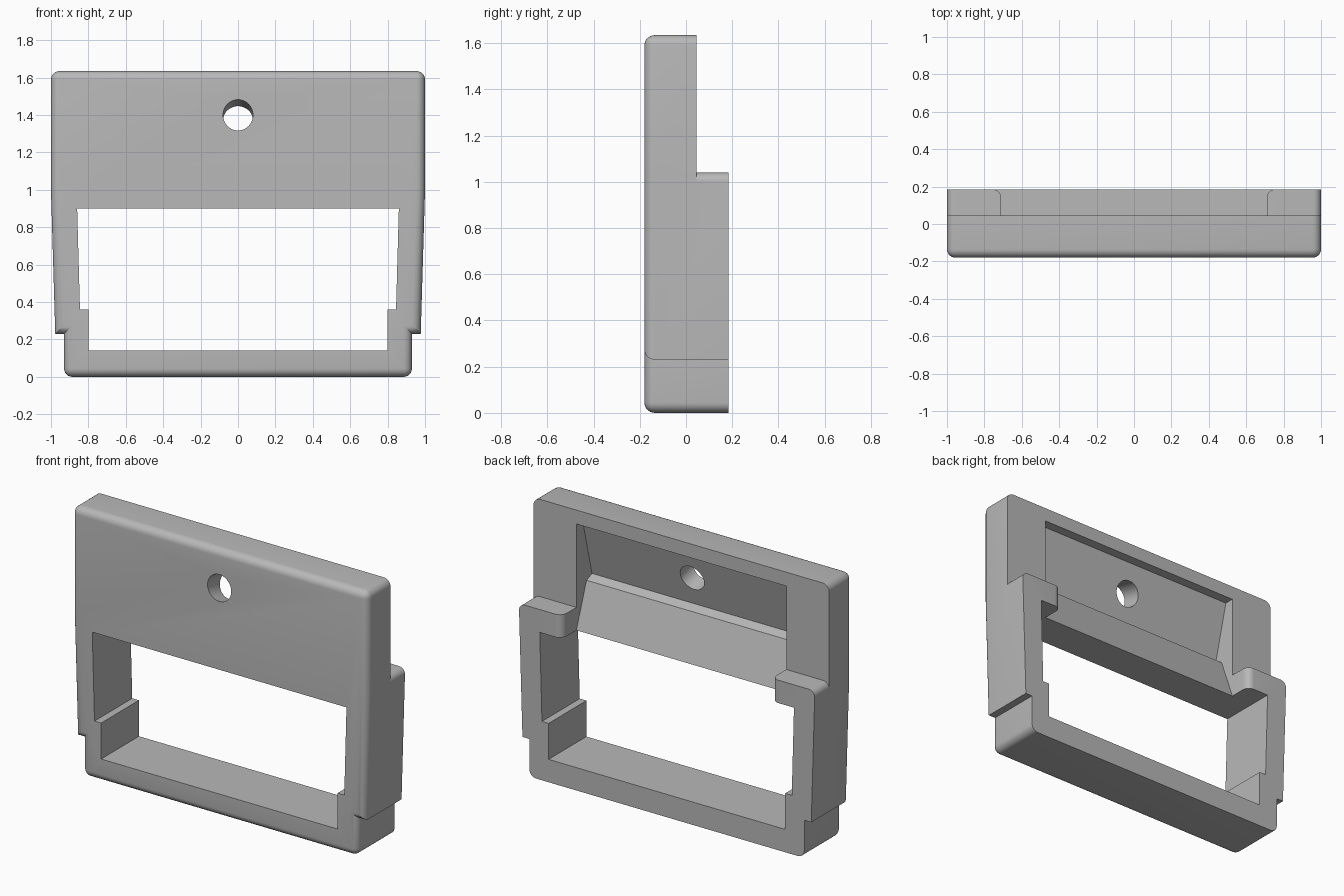
import bpy, bmesh, math
from mathutils import Vector, Matrix

if "Cube" in bpy.data.objects:
    bpy.data.objects.remove(bpy.data.objects["Cube"], do_unlink=True)

grey = bpy.data.materials.new("plain grey")
grey.use_nodes = True
grey.diffuse_color = (0.48, 0.48, 0.48, 1)
grey.node_tree.nodes["Principled BSDF"].inputs["Base Color"].default_value = (0.48, 0.48, 0.48, 1)

FRONT, BACK, PLATE_BACK, ROUND = -0.18, 0.185, 0.045, 0.045


def mirrored(half):
    """Close a right-hand profile with its mirror image."""
    return half + [(-a, b) for a, b in reversed(half)]


def arc(ca, cb, r, start, end, steps=8):
    angles = [math.radians(start + (end - start) * i / steps) for i in range(steps + 1)]
    return [(ca + r * math.cos(t), cb + r * math.sin(t)) for t in angles]


def prism(name, profile, place, direction):
    """Extrude a flat profile; place maps its two coordinates into space."""
    bm = bmesh.new()
    face = bm.faces.new([bm.verts.new(place(a, b)) for a, b in profile])
    new = bmesh.ops.extrude_face_region(bm, geom=[face])["geom"]
    bmesh.ops.translate(bm, vec=direction, verts=[v for v in new if isinstance(v, bmesh.types.BMVert)])
    bmesh.ops.recalc_face_normals(bm, faces=bm.faces)
    return finish(name, bm)


def finish(name, bm):
    mesh = bpy.data.meshes.new(name)
    bm.to_mesh(mesh)
    bm.free()
    mesh.materials.append(grey)
    obj = bpy.data.objects.new(name, mesh)
    bpy.context.collection.objects.link(obj)
    return obj


# Stepped, slightly tapered body with rounded front rim and corners
outline = mirrored([(0.93, 0), (0.93, 0.23), (0.977, 0.23), (1, 1.0), (1, 1.635)])
frame = prism("frame", outline, lambda x, z: (x, FRONT, z), (0, BACK - FRONT, 0))
bm = bmesh.new()
bm.from_mesh(frame.data)
rim = []
for e in bm.edges:
    a, b = (v.co for v in e.verts)
    on_front = max(a.y, b.y) < FRONT + 0.001
    corner = abs(a.y - b.y) > 0.1 and (a.z < 0.01 or a.z > 1.6)
    if on_front or corner:
        rim.append(e)
bmesh.ops.bevel(bm, geom=rim, offset=ROUND, offset_type='OFFSET', segments=6,
                profile=0.5, affect='EDGES', clamp_overlap=False)
bmesh.ops.recalc_face_normals(bm, faces=bm.faces)
bm.to_mesh(frame.data)
bm.free()

# Cutter above the rear shoulders, leaving their outer corners round
shoulder = [(1.2, 1.8), (1.2, 1.0)] + arc(0.96, 1.0, 0.04, 0, 90)
upper_cut = prism("upper_rear_cutter", mirrored(shoulder),
                  lambda x, z: (x, PLATE_BACK, z), (0, 0.4, 0))

# Window through the frame, narrower at the foot
window = mirrored([(0.80, 0.14), (0.80, 0.36), (0.845, 0.36), (0.86, 0.90)])
window_cut = prism("window_cutter", window, lambda x, z: (x, -0.4, z), (0, 0.8, 0))

# Rear pocket with a leaning floor and a sloped sill
pocket = [(0.3, 1.55), (-0.014, 1.55), (-0.106, 1.19), (-0.053, 1.168),
          (PLATE_BACK, 0.90), (PLATE_BACK, 0.87), (0.3, 0.87)]
pocket_cut = prism("pocket_cutter", pocket, lambda y, z: (-0.71, y, z), (1.42, 0, 0))

# Rounded inner edges of the shoulders
flare = [(0.6, 0.14)] + arc(0.755, 0.14, ROUND, 180, 90) + [(0.755, 0.3)]
flare_cut = prism("shoulder_edge_cutter", mirrored(flare), lambda x, y: (x, y, 0.88), (0, 0, 0.3))

# Hanging hole, square to the pocket floor
bm = bmesh.new()
tilt = Vector((0, 1, -0.25)).to_track_quat('Z', 'Y').to_matrix().to_4x4()
bmesh.ops.create_cone(bm, cap_ends=True, segments=48, radius1=0.08, radius2=0.08, depth=0.5,
                      matrix=Matrix.Translation((0, FRONT, 1.40)) @ tilt)
hole_cut = finish("hole_cutter", bm)

cutters = [upper_cut, window_cut, pocket_cut, flare_cut, hole_cut]
bpy.ops.object.select_all(action='DESELECT')
bpy.context.view_layer.objects.active = frame
frame.select_set(True)
for c in cutters:
    c.hide_render = True
    mod = frame.modifiers.new(c.name, 'BOOLEAN')
    mod.operation, mod.solver, mod.object = 'DIFFERENCE', 'EXACT', c
    bpy.ops.object.modifier_apply(modifier=mod.name)
for c in cutters:
    bpy.data.objects.remove(c, do_unlink=True)

bpy.ops.object.shade_smooth_by_angle(angle=math.radians(30))
